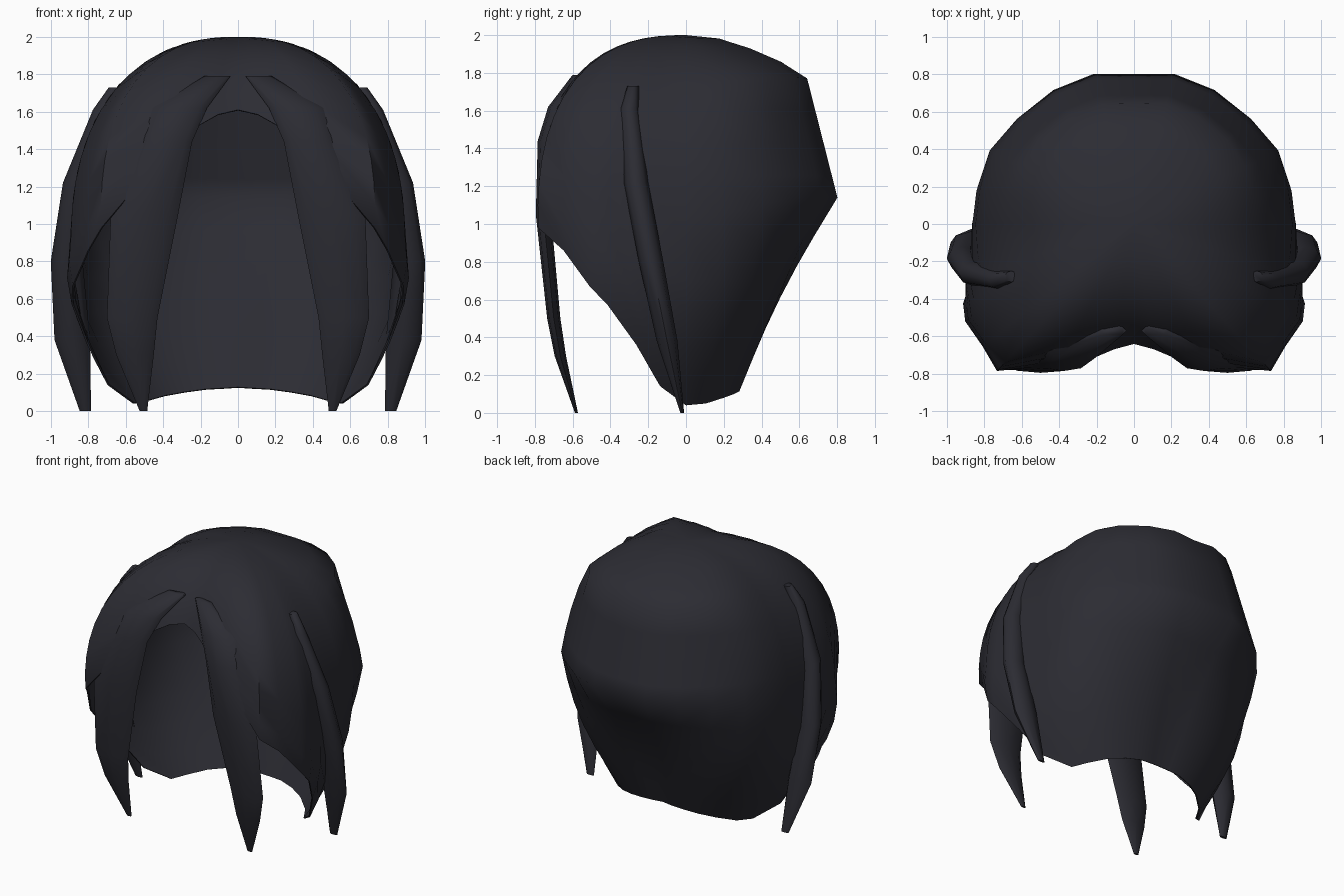
import bpy, bmesh, math

if "Cube" in bpy.data.objects:
    bpy.data.objects.remove(bpy.data.objects["Cube"])

# one dark hair colour
hair = bpy.data.materials.new("charcoal hair")
hair.diffuse_color = (0.025, 0.025, 0.033, 1)
hair.use_nodes = True
hair.node_tree.nodes["Principled BSDF"].inputs["Base Color"].default_value = hair.diffuse_color


def finish(name, bm, thickness=0):
    """Make the object, mirror it across x, and smooth it."""
    mesh = bpy.data.meshes.new(name)
    bm.to_mesh(mesh)
    bm.free()
    mesh.materials.append(hair)
    ob = bpy.data.objects.new(name, mesh)
    bpy.context.collection.objects.link(ob)
    bpy.ops.object.select_all(action='DESELECT')
    bpy.context.view_layer.objects.active = ob
    ob.select_set(True)
    mirror = ob.modifiers.new("mirror", 'MIRROR')
    mirror.merge_threshold = 0.002
    if thickness:
        solid = ob.modifiers.new("thickness", 'SOLIDIFY')
        solid.thickness = thickness
        solid.offset = -1
    for m in list(ob.modifiers):
        bpy.ops.object.modifier_apply(modifier=m.name)
    bpy.ops.object.shade_smooth_by_angle(angle=math.radians(60))
    return ob


# Cap: meridians from the front centre round to the back centre
# (azimuth, widest radius, widest height, rim radius, rim height)
MERIDIANS = [
    (0, .735, 1.0, .64, 1.61), (9, .765, 1.0, .68, 1.585),
    (16, .81, 1.0, .74, 1.53),
    (28, .90, 1.0, .87, 1.36), (43, 1.075, 1.0, 1.07, 0.98),
    (51, 1.04, 0.95, 1.03, 0.86), (60, 1.03, 0.9, 1.02, 0.67),
    (65, .985, 0.9, .98, 0.57), (72, .935, .9, .85, .36),
    (79, .89, 0.9, .71, 0.14),
    (90, .865, 0.95, .56, 0.04), (102, .86, 1.05, .51, 0.05),
    (117, .865, 1.1, .44, 0.08), (132, .84, 1.14, .38, 0.10),
    (149, .835, 1.14, .33, 0.115), (165, .83, 1.14, .295, 0.12),
    (180, .80, 1.14, .28, 0.125)]
ROWS = 14


def dome_radius(az, R, zr, z):
    """Radius of the dome at height z: rounded in front, boxier behind."""
    n = 2.5 - 0.2 * min(1, max(0, (az - 40) / 20))
    h = (z - zr) / (2 - zr)
    oval = max(0, 1 - h ** n) ** (1 / n)
    box = 0
    for (h0, r0), (h1, r1) in zip([(0, 1), (.77, .79), (.972, .29)],
                                  [(.77, .79), (.972, .29), (1, 0)]):
        if h0 <= h <= h1 + 1e-6:
            box = r0 + (r1 - r0) * (h - h0) / (h1 - h0)
    w = min(1, max(0, (az - 95) / 35))
    return R * (oval * (1 - w) + box * w)


def meridian(az, R, zr, er, ez):
    """Dome, then a tapering skirt, evenly resampled."""
    pts = []
    low = max(zr, ez)
    for k in range(81):
        z = 2 - (2 - low) * (1 - math.cos(k / 80 * math.pi / 2))
        pts.append((dome_radius(az, R, zr, z), z))
    if ez < zr:
        bulge = (0.15 * math.sin(math.radians(az)) ** 2 - 0.045) * (zr - ez)
        for k in range(1, 21):
            t = k / 20
            pts.append((R + (er - R) * t + bulge * math.sin(math.pi * t),
                        zr + (ez - zr) * t))
    dist = [0]
    for a, b in zip(pts, pts[1:]):
        dist.append(dist[-1] + math.dist(a, b))
    out = []
    for i in range(ROWS + 1):
        d = dist[-1] * i / ROWS
        k = next((n for n in range(1, len(dist)) if dist[n] >= d - 1e-9), len(dist) - 1)
        f = (d - dist[k - 1]) / max(1e-9, dist[k] - dist[k - 1])
        out.append([pts[k - 1][c] + (pts[k][c] - pts[k - 1][c]) * f for c in (0, 1)])
    if ez < 0.4:                      # keep the widest point as a crisp ridge
        i = min(range(1, ROWS), key=lambda i: abs(out[i][1] - zr))
        out[i] = [R, zr]
    return out


bm = bmesh.new()
cols = []
for m in MERIDIANS:
    a = math.radians(m[0])
    cols.append([bm.verts.new((r * math.sin(a), -r * math.cos(a), z))
                 for r, z in meridian(*m)])
for c0, c1 in zip(cols, cols[1:]):
    for i in range(ROWS):
        bm.faces.new((c0[i], c0[i + 1], c1[i + 1], c1[i]))
bmesh.ops.remove_doubles(bm, verts=bm.verts, dist=0.001)
finish("hair_cap", bm, 0.01)


def lock(name, sections, sides=8):
    """Closed tapering lock lofted through (x, y, z, half x, half y) sections."""
    bm = bmesh.new()
    rings = []
    for x, y, z, hx, hy in sections:
        rings.append([bm.verts.new((x + hx * math.cos(2 * math.pi * k / sides),
                                    y + hy * math.sin(2 * math.pi * k / sides), z))
                      for k in range(sides)])
    for r0, r1 in zip(rings, rings[1:]):
        for k in range(sides):
            n = (k + 1) % sides
            bm.faces.new((r0[k], r1[k], r1[n], r0[n]))
    bm.faces.new(rings[0])
    bm.faces.new(rings[-1][::-1])
    bmesh.ops.recalc_face_normals(bm, faces=bm.faces)
    finish(name, bm)


# Fringe locks framing the face
lock("fringe_locks", [
    (.11, -.57, 1.79, .07, .03), (.31, -.68, 1.62, .145, .05),
    (.375, -.735, 1.44, .13, .05), (.50, -.755, 1.05, .18, .04),
    (.565, -.70, .50, .135, .035), (.55, -.665, .30, .10, .03),
    (.505, -.58, 0, .02, .008)])

# Side locks hanging over the ears
lock("side_locks", [
    (.655, -.28, 1.73, .035, .03), (.715, -.30, 1.61, .06, .05),
    (.86, -.265, 1.22, .075, .065), (.915, -.185, .80, .085, .065),
    (.885, -.10, .38, .095, .055), (.815, -.02, 0, .03, .01)])
